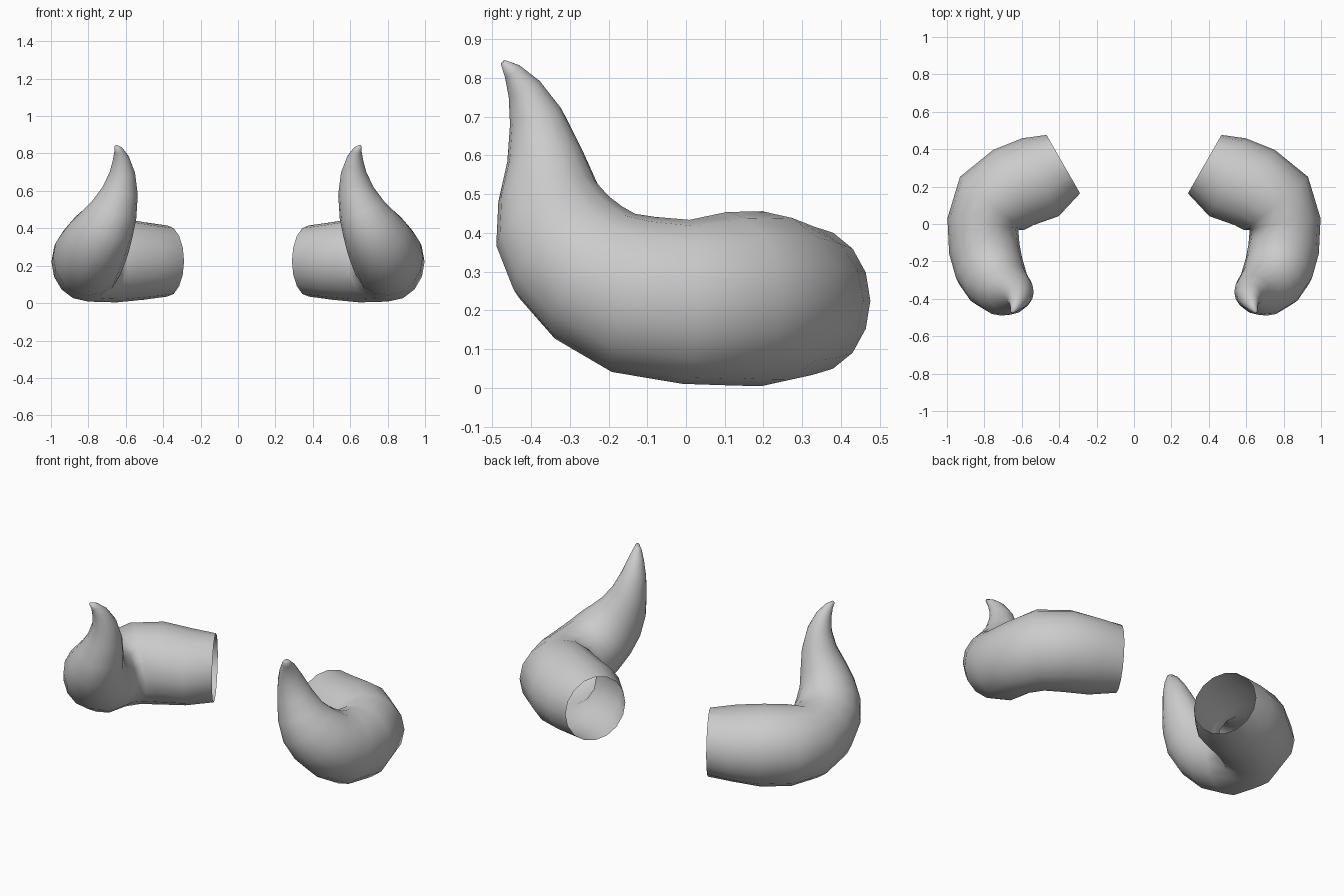
import bpy, bmesh, math
from mathutils import Vector

if "Cube" in bpy.data.objects:
    bpy.data.objects.remove(bpy.data.objects["Cube"])

SIDES = 16
# horn stations: centre x, y, z, half width, half height
STATIONS = [
    (0.378, 0.320, 0.225, 0.180, 0.190), (0.500, 0.250, 0.225, 0.230, 0.207),
    (0.645, 0.195, 0.230, 0.228, 0.226), (0.760, 0.110, 0.230, 0.222, 0.224),
    (0.808, 0.000, 0.222, 0.192, 0.212), (0.800, -0.135, 0.241, 0.190, 0.208),
    (0.775, -0.235, 0.288, 0.186, 0.192), (0.740, -0.298, 0.350, 0.174, 0.180),
    (0.700, -0.338, 0.420, 0.150, 0.163), (0.662, -0.355, 0.500, 0.126, 0.132),
    (0.630, -0.365, 0.600, 0.096, 0.098), (0.618, -0.388, 0.700, 0.067, 0.070),
    (0.625, -0.418, 0.772, 0.044, 0.045), (0.638, -0.449, 0.818, 0.024, 0.024),
    (0.652, -0.472, 0.840, 0.008, 0.008),
]

grey = bpy.data.materials.new("horn grey")
grey.diffuse_color = (0.6, 0.6, 0.6, 1)
grey.use_nodes = True
grey.node_tree.nodes["Principled BSDF"].inputs["Base Color"].default_value = grey.diffuse_color


def make_horn(name, side):
    """Sweep rings along the curved path; the base stays open, the tip is closed."""
    centres = [Vector(s[:3]) for s in STATIONS]
    last = len(centres) - 1
    bm = bmesh.new()
    rings, across, previous = [], None, None
    for i, (c, s) in enumerate(zip(centres, STATIONS)):
        along = (centres[min(i + 1, last)] - centres[max(i - 1, 0)]).normalized()
        if across is None:
            across = along.cross(Vector((0, 0, 1))).normalized()
        else:
            across = previous.rotation_difference(along) @ across
        previous = along
        up = across.cross(along).normalized()
        ring = []
        for k in range(SIDES):
            a = 2 * math.pi * k / SIDES
            p = c + across * (s[3] * math.cos(a)) + up * (s[4] * math.sin(a))
            ring.append(bm.verts.new((p.x * side, p.y, p.z)))
        rings.append(ring)
    for r0, r1 in zip(rings, rings[1:]):
        for k in range(SIDES):
            n = (k + 1) % SIDES
            quad = (r0[k], r0[n], r1[n], r1[k])
            bm.faces.new(quad if side < 0 else quad[::-1])
    bm.faces.new(rings[-1])
    bmesh.ops.recalc_face_normals(bm, faces=bm.faces)
    # the outer flank of the bend must face outward
    flank = max(bm.faces, key=lambda f: f.calc_center_median().x * side)
    if flank.normal.x * side < 0:
        bmesh.ops.reverse_faces(bm, faces=bm.faces)
    for f in bm.faces:
        f.smooth = True
    mesh = bpy.data.meshes.new(name)
    bm.to_mesh(mesh)
    bm.free()
    mesh.materials.append(grey)
    bpy.context.collection.objects.link(bpy.data.objects.new(name, mesh))


make_horn("right_horn", 1)
make_horn("left_horn", -1)
